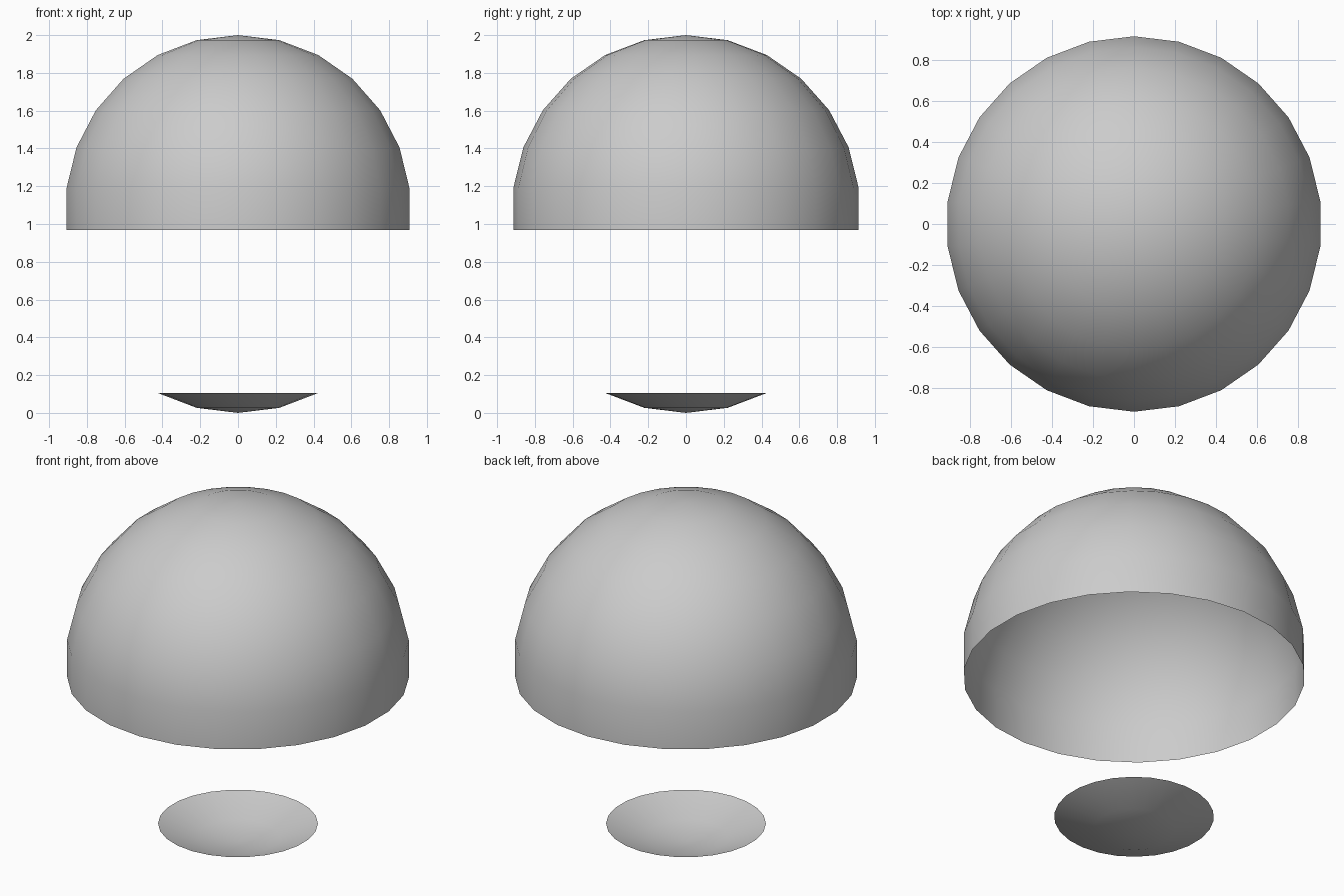
import bpy, bmesh
from math import sin, cos, pi

if "Cube" in bpy.data.objects:
    bpy.data.objects.remove(bpy.data.objects["Cube"])

SEGMENTS, RINGS, RADIUS = 26, 13, 0.921


def sphere_part(name, first, last, centre_z):
    """Open band of a sphere, from polar ring 'first' to 'last' (0 = top pole)."""
    bm = bmesh.new()
    rings = []
    for k in range(first, last + 1):
        polar = pi * k / RINGS
        r, z = RADIUS * sin(polar), centre_z + RADIUS * cos(polar)
        if k in (0, RINGS):
            rings.append([bm.verts.new((0, 0, z))] * SEGMENTS)
        else:
            # first vertex on the y axis
            rings.append([bm.verts.new((-r * sin(2 * pi * s / SEGMENTS),
                                        r * cos(2 * pi * s / SEGMENTS), z))
                          for s in range(SEGMENTS)])
    for upper, lower in zip(rings, rings[1:]):
        for s in range(SEGMENTS):
            t = (s + 1) % SEGMENTS
            corners = [upper[s], lower[s], lower[t], upper[t]]
            bm.faces.new(list(dict.fromkeys(corners)))
    for f in bm.faces:
        f.smooth = True
    mesh = bpy.data.meshes.new(name)
    bm.to_mesh(mesh)
    bm.free()
    obj = bpy.data.objects.new(name, mesh)
    bpy.context.collection.objects.link(obj)
    return obj


# Upper shell, open underneath
sphere_part("dome", 0, 7, 2 - RADIUS)
# Shallow dish below, open on top
sphere_part("base_dish", 11, 13, RADIUS)
